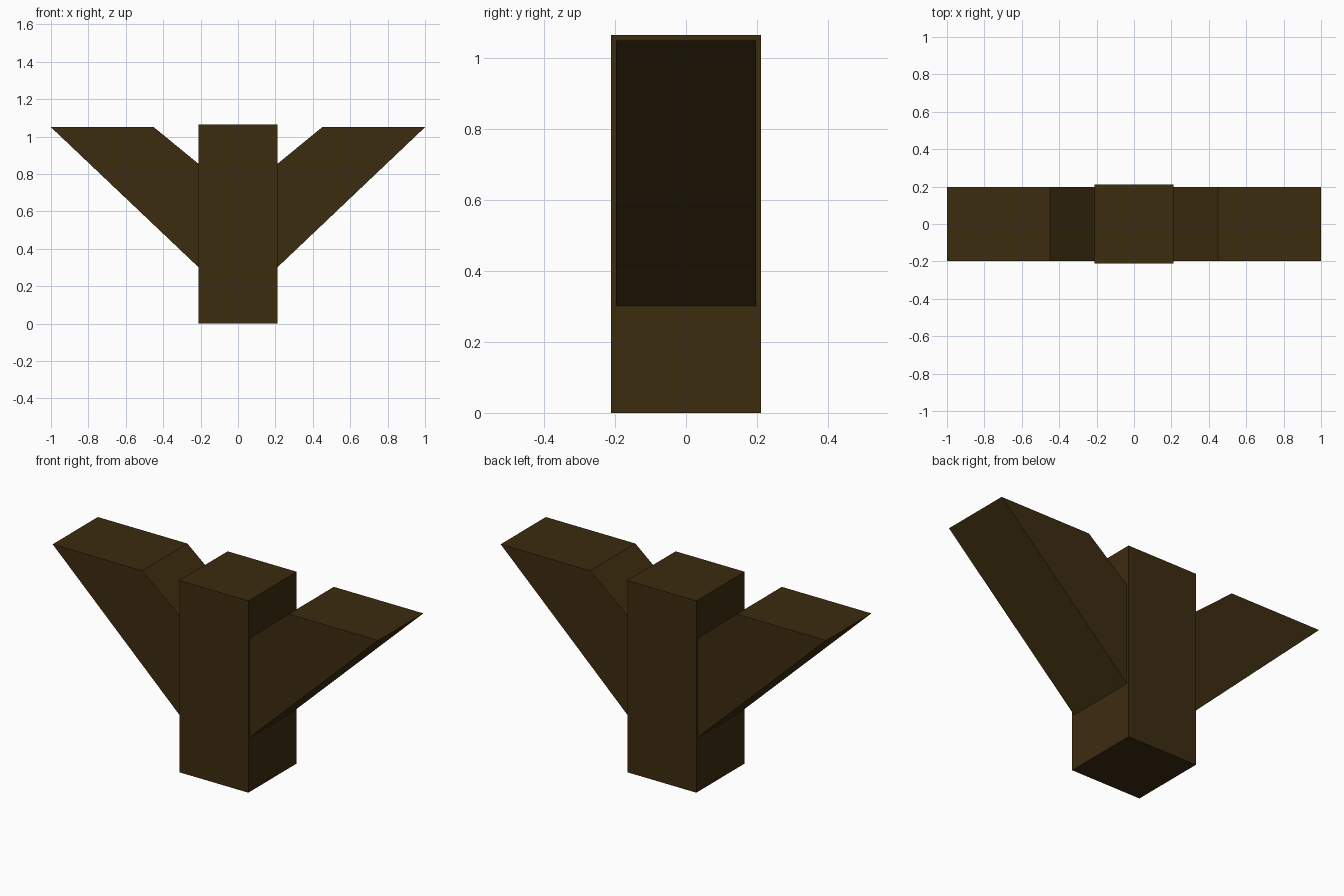
import bpy
import bmesh
from mathutils import Vector

cube = bpy.data.objects.get("Cube")
if cube:
    bpy.data.objects.remove(cube, do_unlink=True)

# Dark timber colour
wood = bpy.data.materials.new("dark_brown_wood")
wood.use_nodes = True
colour = (0.046, 0.025, 0.005, 1)
wood.diffuse_color = colour
wood.node_tree.nodes["Principled BSDF"].inputs["Base Color"].default_value = colour


def extruded_part(name, outline, half_depth):
    """Extrude an x-z outline along y, centred on y = 0."""
    bm = bmesh.new()
    face = bm.faces.new([bm.verts.new((x, -half_depth, z)) for x, z in outline])
    extruded = bmesh.ops.extrude_face_region(bm, geom=[face])
    back = [v for v in extruded["geom"] if isinstance(v, bmesh.types.BMVert)]
    bmesh.ops.translate(bm, verts=back, vec=Vector((0, 2 * half_depth, 0)))
    bmesh.ops.recalc_face_normals(bm, faces=bm.faces)
    mesh = bpy.data.meshes.new(name)
    bm.to_mesh(mesh)
    bm.free()
    mesh.materials.append(wood)
    part = bpy.data.objects.new(name, mesh)
    bpy.context.collection.objects.link(part)
    return part


# Upright post
post_half = 0.212
post_top = 1.065
extruded_part("post", [(-post_half, 0), (post_half, 0),
                       (post_half, post_top), (-post_half, post_top)], post_half)

# Slanted braces with level tops, one on each side
brace = [(post_half, 0.302), (1.0, 1.05), (0.45, 1.05), (post_half, 0.855)]
for side, sign in (("left", 1), ("right", -1)):
    extruded_part(side + "_brace", [(sign * x, z) for x, z in brace], 0.198)
